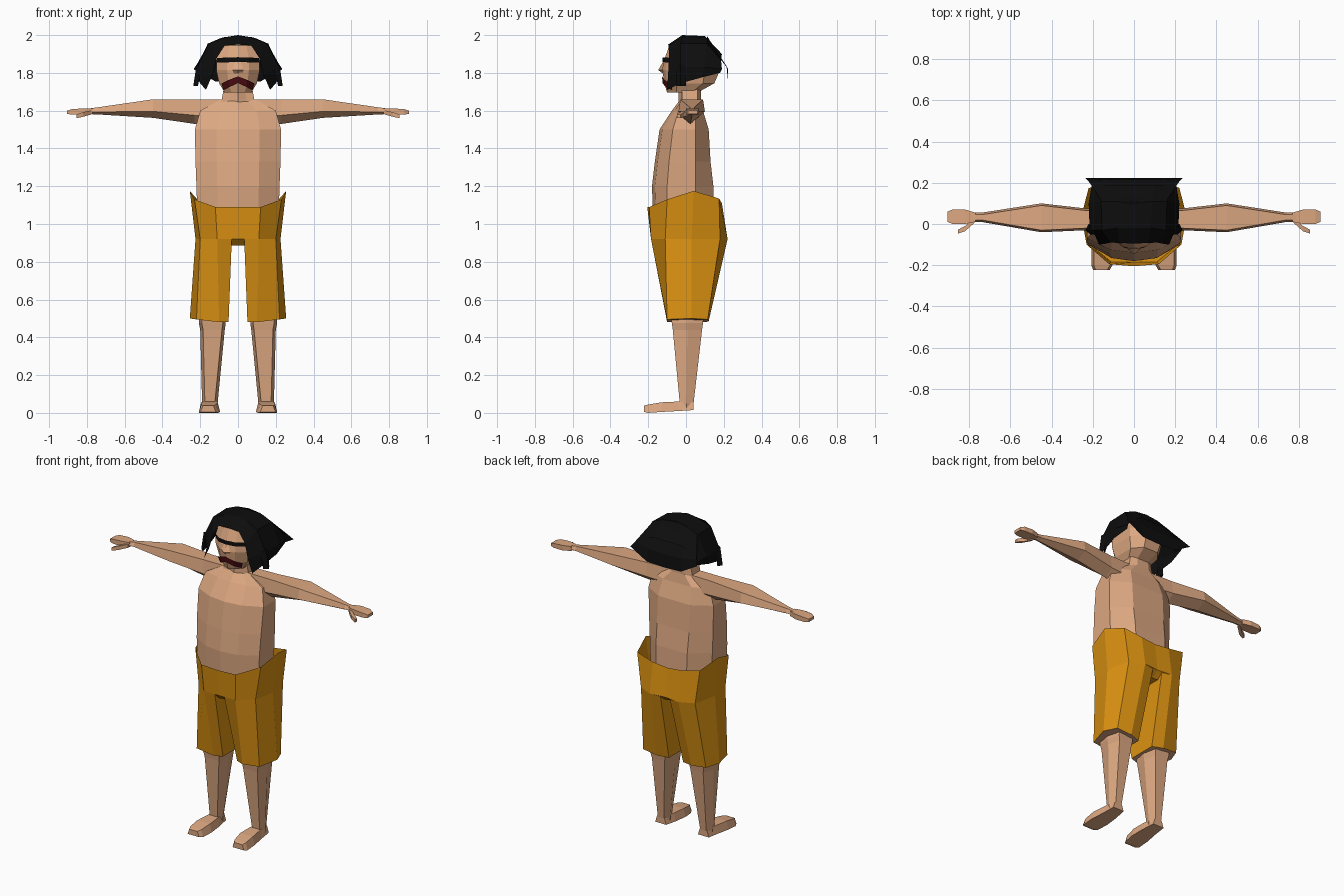
import bpy, bmesh


def material(name, rgb):
    m = bpy.data.materials.new(name)
    m.diffuse_color = (*rgb, 1)
    return m


SKIN = material("skin", (0.72, 0.39, 0.22))
ORANGE = material("orange_cloth", (0.72, 0.29, 0.006))
BLACK = material("black_hair", (0.004, 0.004, 0.004))
RED = material("dark_red", (0.075, 0.004, 0.006))


def loft(name, rings, mat, closed=True, caps=(True, True), mirror=False, under=None):
    """Skin a list of equal-length rings; optionally mirror across x = 0."""
    bm = bmesh.new()
    for s in ((1, -1) if mirror else (1,)):
        vs = [[bm.verts.new((s * x, y, z)) for x, y, z in r] for r in rings]
        n = len(rings[0])
        for a, b in zip(vs, vs[1:]):
            for i in range(n if closed else n - 1):
                j = (i + 1) % n
                bm.faces.new((a[i], a[j], b[j], b[i]))
        if closed and caps[0]:
            bm.faces.new(vs[0])
        if closed and caps[1]:
            bm.faces.new(vs[-1])
    bmesh.ops.remove_doubles(bm, verts=bm.verts, dist=0.0005)
    bmesh.ops.recalc_face_normals(bm, faces=bm.faces)
    if under:
        for f in bm.faces:
            f.material_index = int(f.normal.z < -0.9)
    me = bpy.data.meshes.new(name)
    bm.to_mesh(me)
    bm.free()
    me.materials.append(mat)
    if under:
        me.materials.append(under)
    ob = bpy.data.objects.new(name, me)
    bpy.context.collection.objects.link(ob)
    return ob


def full(half):
    """Close a half ring (front centre to back centre) into a symmetric ring."""
    return half + [(-x, y, z) for x, y, z in half[-2:0:-1]]


def body_ring(z, w, front, back, side_f, side_b, mid=0.5):
    return full([(0, front, z), (w * mid, front + 0.015, z), (w, side_f, z),
                 (w, side_b, z), (w * mid, back, z), (0, back, z)])


# Torso
loft("torso", [body_ring(*r) for r in (
    (1.04, 0.215, -0.175, 0.15, -0.10, 0.05),
    (1.20, 0.220, -0.180, 0.145, -0.10, 0.05),
    (1.33, 0.225, -0.165, 0.13, -0.09, 0.05),
    (1.50, 0.228, -0.140, 0.12, -0.07, 0.05),
    (1.60, 0.200, -0.075, 0.09, -0.04, 0.05),
    (1.66, 0.090, -0.030, 0.08, -0.02, 0.05))], SKIN)

# Neck
loft("neck", [body_ring(z, w, -0.04, 0.08, -0.02, 0.06)
              for z, w in ((1.62, 0.09), (1.665, 0.085), (1.75, 0.07))], SKIN)


# Arms, hands and thumbs
def arm_ring(x, y0, y1, z0, z1):
    ym = (y0 + y1) / 2
    return [(x, y0, z0 + (z1 - z0) * 0.35), (x, ym, z0), (x, y1, z0 + (z1 - z0) * 0.35),
            (x, y1 - 0.01, z1), (x, y0 + 0.01, z1)]


loft("arms", [arm_ring(*r) for r in (
    (0.08, -0.03, 0.07, 1.52, 1.66), (0.23, -0.03, 0.075, 1.53, 1.66),
    (0.45, -0.04, 0.10, 1.562, 1.66), (0.74, 0.01, 0.055, 1.58, 1.618),
    (0.80, 0.01, 0.055, 1.582, 1.61))], SKIN, mirror=True)


def box_ring(x, y0, y1, z0, z1):
    return [(x, y0, z0), (x, y1, z0), (x, y1, z1), (x, y0, z1)]


loft("hands", [box_ring(*r) for r in (
    (0.77, 0.01, 0.055, 1.583, 1.612), (0.82, 0.0, 0.07, 1.58, 1.612),
    (0.88, 0.0, 0.07, 1.58, 1.608), (0.905, 0.01, 0.06, 1.582, 1.60))], SKIN, mirror=True)
loft("thumbs", [box_ring(*r) for r in (
    (0.775, 0.005, 0.03, 1.58, 1.602), (0.82, -0.035, -0.01, 1.568, 1.592),
    (0.855, -0.047, -0.028, 1.56, 1.58))], SKIN, mirror=True)

# Shorts: seat, then the two trouser legs
waist = [(0, -0.205, 1.09), (0.12, -0.195, 1.09), (0.23, -0.10, 1.13), (0.255, 0.04, 1.175),
         (0.22, 0.175, 1.135), (0.10, 0.19, 1.11), (0, 0.19, 1.10)]
hip = [(0, -0.185, 0.92), (0.11, -0.185, 0.92), (0.20, -0.11, 0.92), (0.225, 0.03, 0.92),
       (0.19, 0.18, 0.92), (0.10, 0.22, 0.92), (0, 0.21, 0.92)]
crotch = [(x * 0.7, y * 0.8, 0.885) for x, y, z in hip]
loft("shorts_seat", [full(waist), full(hip), full(crotch)], ORANGE, caps=(False, True))
hem = [(0.05, -0.08, 0.48), (0.10, -0.10, 0.48), (0.22, -0.10, 0.495), (0.255, 0.03, 0.50),
       (0.22, 0.115, 0.495), (0.12, 0.12, 0.485), (0.05, 0.10, 0.48)]
thigh = [(max(x, 0.033), y, z) for x, y, z in hip]
loft("shorts_legs", [thigh, hem], ORANGE, mirror=True, under=SKIN)


# Lower legs and feet
def leg_ring(z, x0, x1, y0, y1):
    yc = (y0 + y1) / 2
    return [(x0 + 0.015, y0, z), (x1 - 0.015, y0, z), (x1, yc, z),
            (x1 - 0.02, y1, z), (x0 + 0.02, y1, z), (x0, yc, z)]


loft("lower_legs", [leg_ring(*r) for r in (
    (0.52, 0.075, 0.205, -0.08, 0.095), (0.475, 0.065, 0.207, -0.075, 0.09),
    (0.44, 0.070, 0.200, -0.07, 0.085), (0.05, 0.108, 0.190, -0.033, 0.04),
    (0.02, 0.110, 0.188, -0.033, 0.04))], SKIN, mirror=True)
loft("feet", [[(a, y, z0), (b, y, z0), (b - 0.012, y, z1), (a + 0.012, y, z1)]
              for y, a, b, z0, z1 in (
    (0.04, 0.112, 0.188, 0.015, 0.055), (-0.04, 0.10, 0.195, 0.01, 0.06),
    (-0.13, 0.095, 0.207, 0.005, 0.056), (-0.20, 0.105, 0.207, 0.0, 0.044),
    (-0.223, 0.118, 0.198, 0.005, 0.038))], SKIN, mirror=True)

# Head and nose
loft("head", [body_ring(*r) for r in (
    (1.695, 0.070, -0.100, 0.06, -0.05, 0.03),
    (1.745, 0.100, -0.115, 0.15, -0.05, 0.09),
    (1.815, 0.115, -0.125, 0.18, -0.06, 0.10),
    (1.870, 0.115, -0.115, 0.185, -0.06, 0.10),
    (1.945, 0.090, -0.088, 0.14, -0.06, 0.08),
    (1.975, 0.060, -0.040, 0.09, -0.02, 0.06))], SKIN)
loft("nose", [[(-0.012, -0.118, 1.865), (0.012, -0.118, 1.865), (0, -0.10, 1.865)],
              [(-0.03, -0.122, 1.815), (0.03, -0.122, 1.815), (0, -0.147, 1.815)][::1],
              [(-0.02, -0.115, 1.795), (0.02, -0.115, 1.795), (0, -0.12, 1.795)]], SKIN)

# Brow band and mouth plates, wrapped round the face
loft("brow_band", [[(0, -0.125, z), (0.058, -0.112, z - 0.002), (0.112, -0.068, z - 0.004)]
                   for z in (1.883, 1.858)], BLACK, closed=False, mirror=True)
loft("mouth", [[(0, -0.127, 1.782), (0.05, -0.114, 1.762), (0.088, -0.078, 1.743)],
               [(0, -0.124, 1.746), (0.045, -0.108, 1.725), (0.076, -0.072, 1.708)]],
     RED, closed=False, mirror=True)

# Hair: crown with side panels, from the parting down to the tips
loft("hair_crown", [
    [(0, -0.095, 1.95), (0, -0.02, 2.0), (0, 0.10, 1.995), (0, 0.19, 1.90)],
    [(0.07, -0.092, 1.945), (0.08, -0.02, 1.985), (0.09, 0.11, 1.985), (0.10, 0.19, 1.90)],
    [(0.112, -0.09, 1.88), (0.155, -0.03, 1.955), (0.16, 0.11, 1.955), (0.17, 0.185, 1.87)],
    [(0.135, -0.095, 1.79), (0.215, -0.03, 1.83), (0.22, 0.10, 1.83), (0.205, 0.19, 1.82)],
    [(0.17, -0.10, 1.71), (0.20, -0.03, 1.745), (0.215, 0.08, 1.775), (0.20, 0.18, 1.80)]],
    BLACK, closed=False, mirror=True)
# Flared sheet of hair at the back
loft("hair_back", [
    [(0, 0.11, 1.997), (0.08, 0.11, 1.988), (0.155, 0.11, 1.957)],
    [(0, 0.215, 1.83), (0.12, 0.215, 1.835), (0.215, 0.20, 1.85)],
    [(0, 0.223, 1.75), (0.12, 0.223, 1.755), (0.235, 0.223, 1.82)]],
    BLACK, closed=False, mirror=True)
# Loose strands beside the face
loft("hair_strands", [
    [(0.19, -0.05, 1.84), (0.22, -0.03, 1.84), (0.21, 0.0, 1.84)],
    [(0.212, -0.05, 1.73), (0.237, -0.03, 1.73), (0.22, 0.0, 1.73)]], BLACK, mirror=True)
